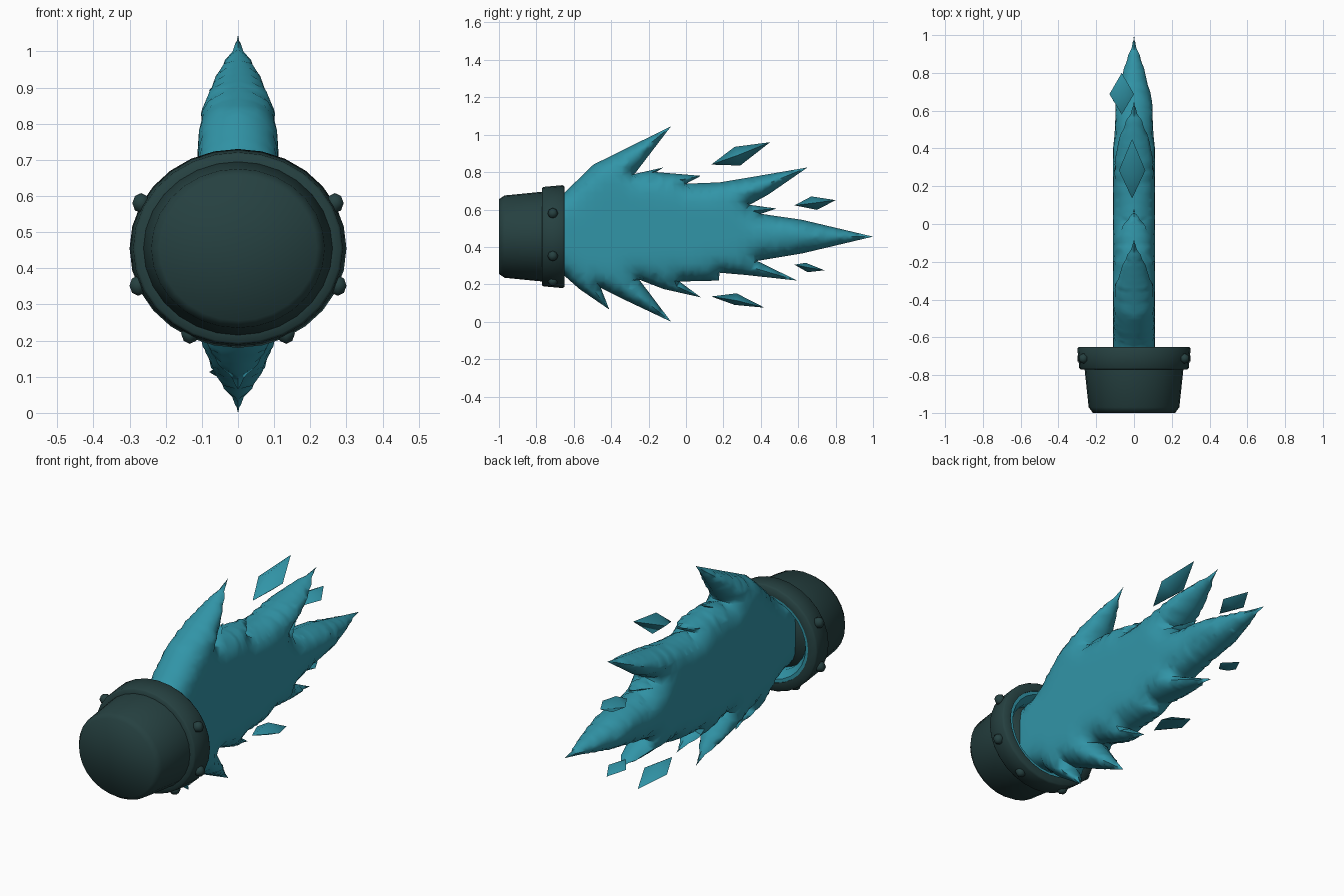
import bpy, bmesh, math
from mathutils import Vector
from mathutils.geometry import delaunay_2d_cdt, intersect_point_line

if "Cube" in bpy.data.objects:
    bpy.data.objects.remove(bpy.data.objects["Cube"])

CZ = 0.455          # height of the cup axis
SQUASH = 0.917      # cup is slightly flattened in z


def material(name, rgb):
    m = bpy.data.materials.new(name)
    m.diffuse_color = (*rgb, 1)
    m.use_nodes = True
    m.node_tree.nodes["Principled BSDF"].inputs["Base Color"].default_value = m.diffuse_color
    return m


TEAL = material("teal flame", (0.031, 0.30, 0.39))
DARK = material("dark green metal", (0.019, 0.052, 0.052))


def finish(name, bm, mat, angle):
    bmesh.ops.recalc_face_normals(bm, faces=bm.faces)
    me = bpy.data.meshes.new(name)
    bm.to_mesh(me)
    bm.free()
    ob = bpy.data.objects.new(name, me)
    bpy.context.collection.objects.link(ob)
    me.materials.append(mat)
    bpy.ops.object.select_all(action='DESELECT')
    ob.select_set(True)
    bpy.context.view_layer.objects.active = ob
    bpy.ops.object.shade_smooth_by_angle(angle=math.radians(angle))
    return ob


def lathe(name, profile, mat, closed=False, angle=100, n=28):
    """Turn (y, radius) points round the y axis of the cup."""
    bm = bmesh.new()
    rings = []
    for y, r in profile:
        if r == 0:
            rings.append([bm.verts.new((0, y, CZ))] * n)
        else:
            rings.append([bm.verts.new((r * math.cos(i * math.tau / n), y,
                                        CZ + SQUASH * r * math.sin(i * math.tau / n)))
                          for i in range(n)])
    pairs = list(zip(rings, rings[1:])) + ([(rings[-1], rings[0])] if closed else [])
    for a, b in pairs:
        for i in range(n):
            j = (i + 1) % n
            bm.faces.new(list(dict.fromkeys((a[i], a[j], b[j], b[i]))))
    return finish(name, bm, mat, angle)


# Cup body, collar and glowing lining
lathe("cup_body", [(-1, 0), (-1, .218), (-.97, .24), (-.765, .262),
                   (-.745, .262), (-.745, 0)], DARK)
lathe("cup_collar", [(-.77, .25), (-.77, .283), (-.762, .29), (-.66, .30),
                     (-.65, .293), (-.65, .25)], DARK, True, 60)
lathe("collar_lining", [(-.655, .254), (-.655, .232), (-.70, .20), (-.75, .20), (-.75, .252)],
      TEAL, True, 35)

# Rivets round the collar, mirrored left and right
for k, (x, z) in enumerate([(.268, .125), (.276, -.103), (.133, -.236)]):
    for s in (-1, 1):
        bm = bmesh.new()
        bmesh.ops.create_uvsphere(bm, u_segments=6, v_segments=4, radius=.028)
        bmesh.ops.translate(bm, verts=bm.verts, vec=(s * x, -.712, CZ + z))
        finish(f"rivet_{k}_{'left' if s < 0 else 'right'}", bm, DARK, 60)

# Flame outline in (y, z); third value 1 marks a spike tip
OUT = [(-.88, .30, 0), (-.66, .255, 0), (-.57, .175, 0), (-.41, .065, 1), (-.455, .18, 0),
       (-.355, .13, 0), (-.08, 0, 1), (-.25, .225, 0), (-.12, .175, 0), (.08, .13, 1),
       (-.035, .215, 0), (.175, .22, 0), (.18, .262, 0), (.32, .25, 0), (.595, .22, 1),
       (.38, .325, 0), (.62, .365, 0), (1.0, .455, 1), (.62, .545, 0), (.40, .577, 0),
       (.485, .605, 1), (.34, .625, 0), (.44, .68, 0), (.65, .825, 1), (.36, .775, 0),
       (.18, .745, 0), (0, .738, 0), (.08, .78, 1), (-.16, .80, 0), (-.12, .825, 1),
       (-.275, .79, 0), (-.08, 1.045, 1), (-.495, .84, 0), (-.66, .68, 0), (-.88, .62, 0)]
HALF, ROUND = .112, .10   # half thickness and width of the rounded border


def build_flame():
    pts = [Vector(p[:2]) for p in OUT]
    n = len(pts)
    segs = [(pts[i], pts[(i + 1) % n]) for i in range(n)]
    # Spike tips with the length of their shorter side
    tips = [(i, min((pts[i - 1] - pts[i]).length, (pts[(i + 1) % n] - pts[i]).length))
            for i in range(n) if OUT[i][2]]

    def dist(p):
        best = 9
        for a, b in segs:
            q, t = intersect_point_line(p, a, b)
            q = a.lerp(b, min(1, max(0, t)))
            best = min(best, (p - q).length)
        return best

    def inside(p):
        hit = False
        for a, b in segs:
            if (a.y > p.y) != (b.y > p.y) and p.x < a.x + (p.y - a.y) * (b.x - a.x) / (b.y - a.y):
                hit = not hit
        return hit

    def taper(p):
        t = min((p - pts[i]).length / (1.2 * size) for i, size in tips)
        return 1 - (1 - min(1, t)) ** 1.5

    # Ridge line down each spike comes first
    border, inner = [], []
    for i, size in tips:
        u = (pts[i - 1] - pts[i]).normalized()
        v = (pts[(i + 1) % n] - pts[i]).normalized()
        steps = max(6, round(size / .018))
        for k in range(1, steps + 1):
            inner.append(pts[i] + (u + v).normalized() * size * k / steps)
    # Border points, then rings set in from the border
    for a, b in segs:
        steps = max(2, round((b - a).length / .022))
        d = (b - a).normalized()
        nrm = Vector((-d.y, d.x))
        for i in range(steps):
            p = a.lerp(b, i / steps)
            border.append(p)
            for off in (.012, .03, .06):
                q = p + nrm * off
                if inside(q) and dist(q) > off * .97:
                    inner.append(q)
    # Coarse grid over the broad middle
    for i in range(40):
        for j in range(22):
            inner.append(Vector((-.86 + i * .047, .03 + j * .047)))
    kept = []
    for q in inner:
        if inside(q) and dist(q) > .0015 and all((q - k).length > .01 for k in kept):
            kept.append(q)
    m = len(border)
    vs, _, fs, *_ = delaunay_2d_cdt(border + kept, [], [list(range(m))], 1, 1e-5)

    # Puff the flat sheet out to both sides, thinner towards the tips
    bm = bmesh.new()
    right, left = [], []
    for v in vs:
        d = dist(v)
        if d < 5e-4:
            w = bm.verts.new((0, v.x, v.y))
            right.append(w)
            left.append(w)
        else:
            t = taper(v)
            x = HALF * t * math.sqrt(1 - (1 - min(1, d / (ROUND * max(t, .05)))) ** 2)
            right.append(bm.verts.new((x, v.x, v.y)))
            left.append(bm.verts.new((-x, v.x, v.y)))
    for f in fs:
        bm.faces.new([right[i] for i in f])
        if any(right[i] is not left[i] for i in f):
            bm.faces.new([left[i] for i in reversed(f)])
    # Even out the bumps across the thickness only
    free = [v for v in bm.verts if abs(v.co.x) > 1e-6]
    for _ in range(2):
        bmesh.ops.smooth_vert(bm, verts=free, factor=.4, use_axis_x=True)
    finish("flame", bm, TEAL, 60)


build_flame()

# Loose shards: four corners in (y, z), centre x and half width
SHARDS = [([(.135, .84), (.26, .935), (.45, .96), (.29, .835)], -.01, .07),
          ([(.58, .622), (.67, .67), (.80, .65), (.70, .598)], -.065, .065),
          ([(.58, .305), (.64, .315), (.74, .275), (.65, .265)], -.06, .05),
          ([(.135, .135), (.27, .152), (.42, .075), (.26, .09)], -.015, .065)]
for k, (corners, cx, hw) in enumerate(SHARDS):
    bm = bmesh.new()
    ring = [bm.verts.new((cx, y, z)) for y, z in corners]
    mid = sum((v.co for v in ring), Vector()) / 4
    for s in (-1, 1):
        tip = bm.verts.new(mid + Vector((s * hw, 0, 0)))
        for i in range(4):
            bm.faces.new((ring[i], ring[(i + 1) % 4], tip))
    finish(f"shard_{k}", bm, TEAL, 80)
